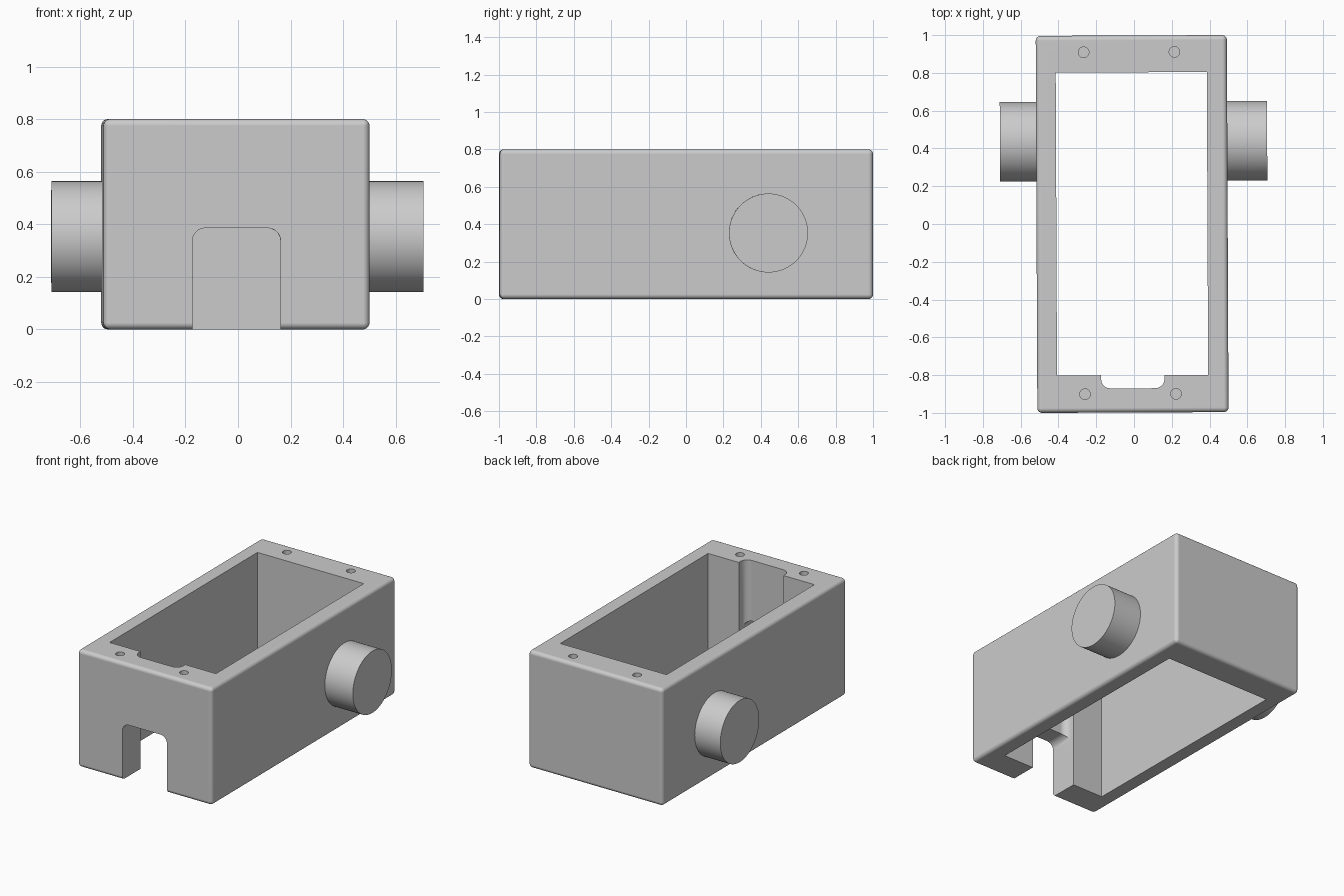
import bpy, bmesh, math
from mathutils import Matrix, Vector

default = bpy.data.objects.get("Cube")
if default:
    bpy.data.objects.remove(default, do_unlink=True)

GREY = (0.6, 0.6, 0.6, 1)
mat = bpy.data.materials.new("light grey")
mat.use_nodes = True
mat.diffuse_color = GREY
mat.node_tree.nodes["Principled BSDF"].inputs["Base Color"].default_value = GREY

# The whole part sits slightly off square and off centre
PLACE = Matrix.Translation((-0.01, 0, 0)) @ Matrix.Rotation(math.radians(0.25), 4, 'Z')


def make(name, bm):
    bmesh.ops.recalc_face_normals(bm, faces=bm.faces)
    mesh = bpy.data.meshes.new(name)
    bm.to_mesh(mesh)
    bm.free()
    obj = bpy.data.objects.new(name, mesh)
    bpy.context.collection.objects.link(obj)
    mesh.materials.append(mat)
    return obj


def box(name, lo, hi, radius=0, axis=None):
    """Box between two corners; rounds all edges, or only those along axis."""
    lo, hi = Vector(lo), Vector(hi)
    bm = bmesh.new()
    bmesh.ops.create_cube(bm, size=1)
    for v in bm.verts:
        v.co = (lo + hi) / 2 + v.co * (hi - lo)
    if radius:
        edges = [e for e in bm.edges if axis is None
                 or abs((e.verts[0].co - e.verts[1].co).normalized()[axis]) > 0.9]
        bmesh.ops.bevel(bm, geom=edges, offset=radius, segments=5, profile=0.5,
                        affect='EDGES', clamp_overlap=True)
    return make(name, bm)


def cylinder(name, center, radius, depth, sides, along_x=False):
    bm = bmesh.new()
    turn = Matrix.Rotation(math.pi / 2, 4, 'Y') if along_x else Matrix()
    bmesh.ops.create_cone(bm, cap_ends=True, segments=sides, radius1=radius, radius2=radius,
                          depth=depth, matrix=Matrix.Translation(center) @ turn)
    return make(name, bm)


def boolean(obj, tool, operation):
    mod = obj.modifiers.new("cut", 'BOOLEAN')
    mod.operation, mod.solver, mod.object = operation, 'EXACT', tool
    bpy.context.view_layer.objects.active = obj
    bpy.ops.object.modifier_apply(modifier=mod.name)
    bpy.data.objects.remove(tool, do_unlink=True)


# Rounded outer shell
housing = box("housing", (-0.506, -0.998, 0), (0.506, 0.998, 0.8), 0.025)

# Open cavity, inner groove in the front wall and the arched front notch
cutters = [
    box("cavity_cutter", (-0.401, -0.8, -0.1), (0.399, 0.803, 0.9)),
    box("groove_cutter", (-0.168, -0.87, -0.1), (0.168, -0.7, 0.9), 0.05, 2),
    box("notch_cutter", (-0.168, -1.1, -0.1), (0.168, -0.7, 0.386), 0.05, 1),
]
# Blind screw holes in the top rim
for x in (-0.253, 0.228):
    for y in (-0.9, 0.91):
        cutters.append(cylinder("screw_hole_cutter", (x, y, 0.8), 0.028, 0.4, 32))
for cutter in cutters:
    boolean(housing, cutter, 'DIFFERENCE')

# Side bosses, sunk a little into the walls
parts = [housing]
for name, inner, outer in (("right_boss", -0.46, -0.698), ("left_boss", 0.46, 0.717)):
    parts.append(cylinder(name, ((inner + outer) / 2, 0.438, 0.353), 0.211,
                          abs(outer - inner), 64, True))

# Place the parts, smooth the curved faces and keep the flats flat
for obj in parts:
    obj.data.transform(PLACE)
    bpy.ops.object.select_all(action='DESELECT')
    obj.select_set(True)
    bpy.context.view_layer.objects.active = obj
    bpy.ops.object.shade_smooth_by_angle(angle=math.radians(30))
    obj.modifiers.new("flat_faces", 'WEIGHTED_NORMAL').keep_sharp = True
